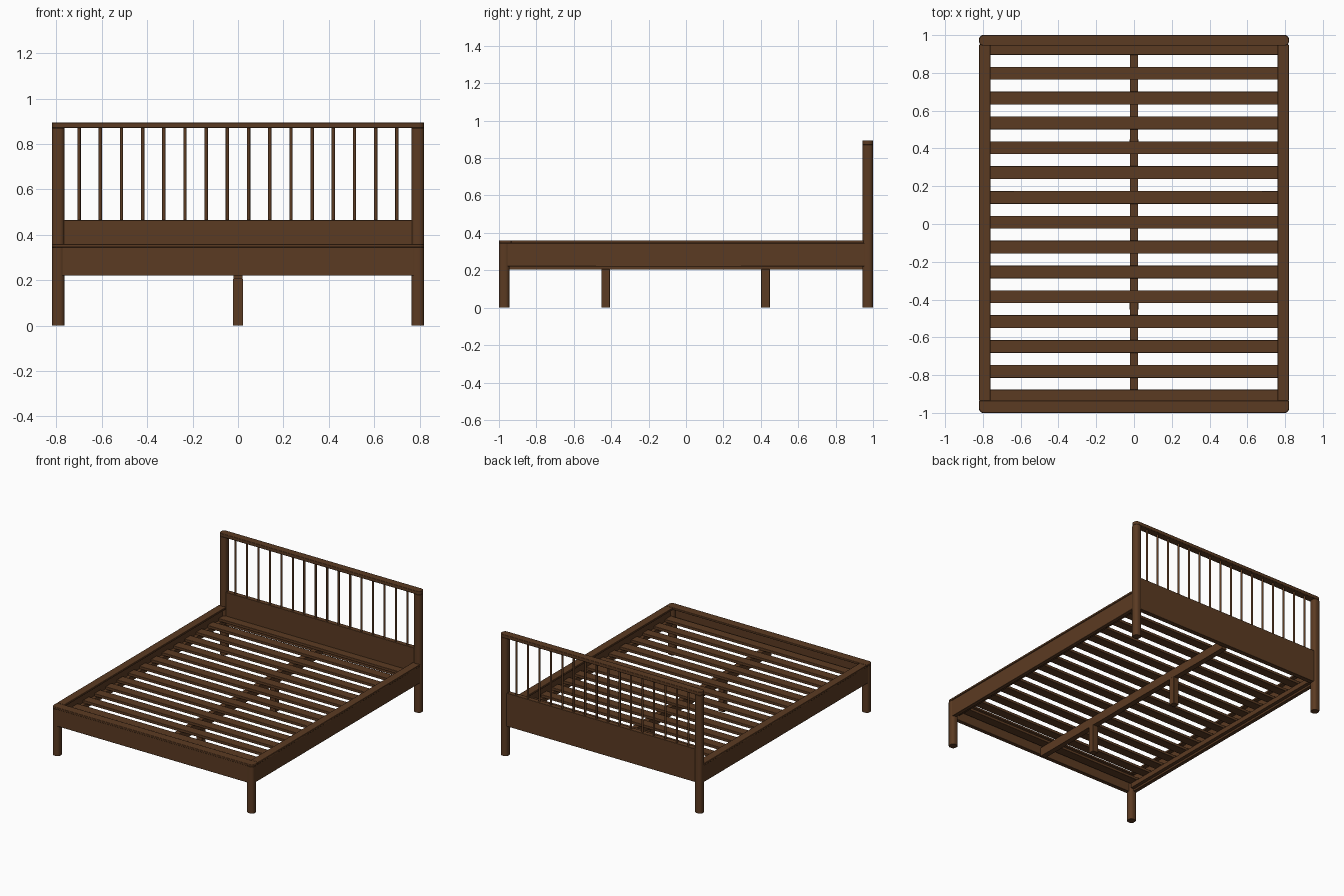
import bpy, bmesh, math
from mathutils import Vector

cube = bpy.data.objects.get("Cube")
if cube:
    bpy.data.objects.remove(cube, do_unlink=True)

COLOUR = (0.105, 0.043, 0.016, 1)
wood = bpy.data.materials.new("dark walnut wood")
wood.use_nodes = True
wood.diffuse_color = COLOUR
wood.node_tree.nodes["Principled BSDF"].inputs["Base Color"].default_value = COLOUR


def finish(name, bm):
    mesh = bpy.data.meshes.new(name)
    bmesh.ops.recalc_face_normals(bm, faces=bm.faces)
    bm.to_mesh(mesh)
    bm.free()
    mesh.materials.append(wood)
    ob = bpy.data.objects.new(name, mesh)
    bpy.context.collection.objects.link(ob)
    bpy.ops.object.select_all(action="DESELECT")
    bpy.context.view_layer.objects.active = ob
    ob.select_set(True)
    bpy.ops.object.shade_smooth_by_angle(angle=math.radians(35))
    return ob


def board(name, x, y, z, edge=0.0, corner=0.0, pick=lambda p: True):
    """Box between (min, max) ranges; corner rounds picked upright edges, edge softens all."""
    bm = bmesh.new()
    bmesh.ops.create_cube(bm, size=1)
    for v in bm.verts:
        v.co = Vector([(r[0] + r[1]) / 2 + c * (r[1] - r[0]) for r, c in zip((x, y, z), v.co)])
    if corner:
        upright = [e for e in bm.edges
                   if abs(e.verts[0].co.z - e.verts[1].co.z) > 1e-4 and pick(e.verts[0].co)]
        bmesh.ops.bevel(bm, geom=upright, offset=corner, segments=6, profile=0.5,
                        affect="EDGES")
    ob = finish(name, bm)
    if edge:
        mod = ob.modifiers.new("soft edges", "BEVEL")
        mod.width, mod.segments, mod.limit_method = edge, 2, "ANGLE"
    return ob


def rod(name, x, y, z0, z1, radius):
    bm = bmesh.new()
    bmesh.ops.create_cone(bm, cap_ends=True, segments=16, radius1=radius, radius2=radius,
                          depth=z1 - z0)
    bmesh.ops.translate(bm, verts=bm.verts, vec=(x, y, (z0 + z1) / 2))
    return finish(name, bm)


def span(a, b):
    return (min(a, b), max(a, b))


W, POST = 0.82, 0.056      # half width, post thickness
RAIL_LOW, CAP_LOW, CAP_TOP = 0.22, 0.345, 0.36
HEAD_TOP = 0.895

# Posts, side rails, their caps and slat ledges
for side, s in (("left", 1), ("right", -1)):
    px = span(s * W, s * (W - POST))
    board(side + "_front_leg", px, (-1, -1 + POST), (0, CAP_LOW), 0.002, 0.022)
    board(side + "_headboard_post", px, (1 - POST, 1), (0, HEAD_TOP - 0.025), 0.002, 0.022)
    board(side + "_side_rail", span(s * 0.816, s * 0.788), (-0.96, 0.96),
          (RAIL_LOW, CAP_LOW), 0.003)
    board(side + "_side_cap", span(s * W, s * 0.76), (-0.935, 0.95), (CAP_LOW, CAP_TOP), 0.003)
    board(side + "_slat_ledge", span(s * 0.788, s * 0.762), (-0.94, 0.94), (0.235, 0.27))

# Foot end
board("front_rail", (-0.78, 0.78), (-0.996, -0.966), (RAIL_LOW, CAP_LOW), 0.003)
board("front_cap", (-W, W), (-1, -0.935), (CAP_LOW, CAP_TOP), 0.003, 0.026,
      lambda p: p.y < -0.97)

# Headboard
board("headboard_panel", (-0.78, 0.78), (0.955, 0.99), (RAIL_LOW, 0.465), 0.002)
board("headboard_top_rail", (-W, W), (1 - POST, 1), (HEAD_TOP - 0.025, HEAD_TOP), 0.003, 0.025)
SPINDLES = 16
for i in range(SPINDLES):
    rod(f"headboard_spindle_{i + 1}", -0.7 + 1.4 * i / (SPINDLES - 1), 0.972,
        0.46, HEAD_TOP - 0.02, 0.0075)

# Slats on a centre beam with two support legs
SLATS = 15
for i in range(SLATS):
    y = 0.009 + 0.1315 * (i - SLATS // 2)
    board(f"slat_{i + 1}", (-0.786, 0.786), (y - 0.034, y + 0.034), (0.27, 0.29), 0.002)
board("centre_beam", (-0.02, 0.02), (-0.965, 0.955), (0.205, 0.27))
for end, y in (("front", -0.43), ("back", 0.425)):
    board(end + "_centre_leg", (-0.023, 0.023), (y - 0.023, y + 0.023), (0, 0.206), 0.002)
